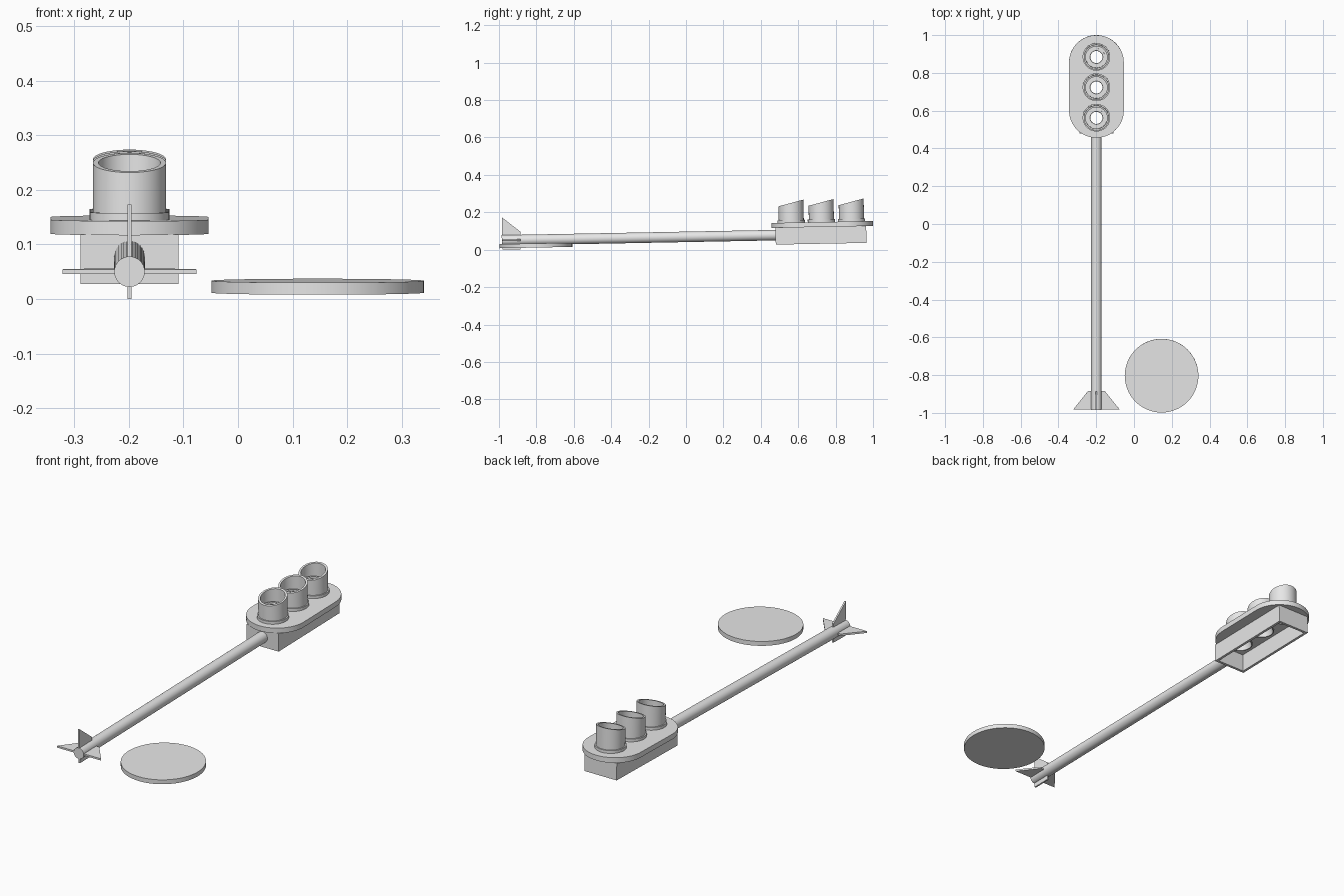
import bpy, bmesh
from math import pi, sin, cos
from mathutils import Matrix

if "Cube" in bpy.data.objects:
    bpy.data.objects.remove(bpy.data.objects["Cube"])

TILT = 0.019      # whole assembly rests at a slight slope
AXIS_X = -0.199   # centre line of pole and lamp head

grey = bpy.data.materials.new("plain_grey")
grey.use_nodes = True
grey.diffuse_color = (0.8, 0.8, 0.8, 1)
grey.node_tree.nodes["Principled BSDF"].inputs["Base Color"].default_value = (0.8, 0.8, 0.8, 1)


def finish(name, bm, loc, spin=0.0):
    """Turn a bmesh into a tilted, smooth-by-angle object."""
    bmesh.ops.recalc_face_normals(bm, faces=bm.faces)
    mesh = bpy.data.meshes.new(name)
    bm.to_mesh(mesh)
    bm.free()
    mesh.materials.append(grey)
    obj = bpy.data.objects.new(name, mesh)
    bpy.context.collection.objects.link(obj)
    obj.matrix_world = (Matrix.Translation(loc) @ Matrix.Rotation(TILT, 4, 'X')
                        @ Matrix.Rotation(spin, 4, 'Y'))
    bpy.ops.object.select_all(action='DESELECT')
    obj.select_set(True)
    bpy.context.view_layer.objects.active = obj
    bpy.ops.object.shade_smooth_by_angle(angle=pi / 6)
    return obj


def slab(name, loops, z0, z1, loc, spin=0.0):
    """Extrude an outline, with optional hole loops, from z0 to z1."""
    bm = bmesh.new()
    edges = []
    for loop in loops:
        vs = [bm.verts.new((x, y, z0)) for x, y in loop]
        edges += [bm.edges.new((vs[i - 1], vs[i])) for i in range(len(vs))]
    bmesh.ops.triangle_fill(bm, edges=edges, use_beauty=True, normal=(0, 0, 1))
    out = bmesh.ops.extrude_face_region(bm, geom=bm.faces[:])
    top = [g for g in out["geom"] if isinstance(g, bmesh.types.BMVert)]
    bmesh.ops.translate(bm, verts=top, vec=(0, 0, z1 - z0))
    return finish(name, bm, loc, spin)


def arc(r, cy=0.0, start=0.0, sweep=2 * pi, n=48):
    closed = sweep > 6
    steps = n if closed else n + 1
    return [(r * cos(start + sweep * i / n), cy + r * sin(start + sweep * i / n))
            for i in range(steps)]


def rect(w, h):
    return [(-w, -h), (w, -h), (w, h), (-w, h)]


# Round base disc lying beside the pole
slab("base_disc", [arc(0.195, n=64)], -0.011, 0.011, (0.146, -0.803, 0.0225))

# Pole
bm = bmesh.new()
bmesh.ops.create_cone(bm, cap_ends=True, segments=32, radius1=0.028, radius2=0.028,
                      depth=1.47, matrix=Matrix.Rotation(pi / 2, 4, 'X'))
finish("pole", bm, (AXIS_X, -0.25, 0.064))

# Fins at the foot of the pole
foot = (AXIS_X, -0.982, 0.05)
slab("side_fins", [[(-0.123, 0), (0.123, 0), (0.045, 0.097), (-0.045, 0.097)]],
     -0.0045, 0.0045, foot)
slab("upright_fin", [[(-0.05, 0), (0.123, 0), (0.045, 0.097), (-0.05, 0.097)]],
     -0.004, 0.004, foot, -pi / 2)

# Rounded face plate with three lamp openings
PLATE_Y = 0.7285
LAMPS = [-0.1655, -0.0045, 0.1565]
outline = arc(0.145, 0.1265, 0, pi, 32) + arc(0.145, -0.1265, pi, pi, 32)
slab("face_plate", [outline] + [arc(0.059, y) for y in LAMPS],
     0, 0.026, (AXIS_X, PLATE_Y, 0.122))

# Housing behind the plate, open underneath
slab("housing", [rect(0.0895, 0.2425), rect(0.0765, 0.2295)],
     0, 0.091, (AXIS_X, 0.7225, 0.032))

# Lamp section: flange, hood, lens ring with a centre hole, flared reflector
PROFILE = [(0.06, 0), (0.073, 0), (0.073, 0.014), (0.067, 0.014), (0.067, 0.105),
           (0.057, 0.105), (0.057, 0.052), (0.045, 0.052), (0.045, 0.058),
           (0.034, 0.058), (0.032, 0.052), (0.036, 0.04), (0.055, -0.03), (0.06, -0.03)]


def lamp(name, loc, n=48):
    bm = bmesh.new()
    rings = []
    for r, z in PROFILE:
        slope = 0.25 if z > 0.1 else 0   # hood rim is cut at a slant
        rings.append([bm.verts.new((x, y, z + slope * y)) for x, y in arc(r, n=n)])
    for k, ring in enumerate(rings):
        prev = rings[k - 1]
        for i in range(n):
            bm.faces.new((prev[i - 1], prev[i], ring[i], ring[i - 1]))
    finish(name, bm, loc)


for label, y in zip(("lower", "middle", "upper"), LAMPS):
    lamp(label + "_lamp_hood", (AXIS_X, PLATE_Y + y, 0.148 + y * TILT))
